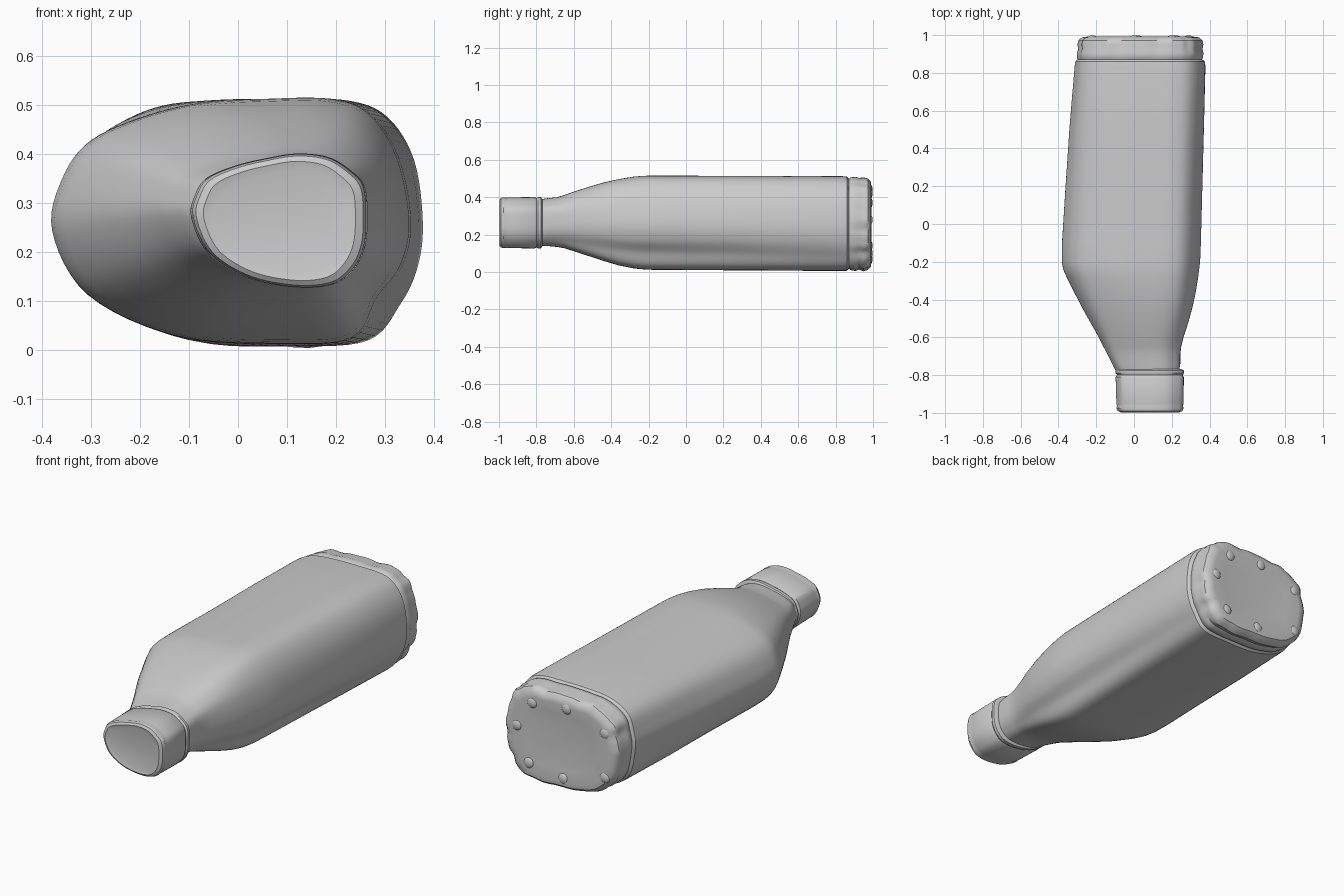
import bpy, bmesh, math
from mathutils import Vector

SUB = 6  # curve steps between outline points

# Matching 16-point cross-sections (x, z), normalised to -1..1, clockwise from left
BODY = [(-1, -.08), (-.94, .36), (-.78, .66), (-.47, .86), (-.15, .97), (.2, 1), (.55, 1), (.77, .88),
        (.93, .52), (1, 0), (.95, -.36), (.82, -.62), (.68, -.95), (.3, -1), (-.3, -.94), (-.8, -.6)]
REAR = [(-1, 0), (-.98, .38), (-.88, .72), (-.6, .93), (-.25, .99), (.2, 1), (.58, .98), (.8, .84),
        (.95, .5), (1, 0), (.97, -.36), (.87, -.66), (.68, -.95), (.25, -1), (-.35, -.96), (-.86, -.64)]
CAP = [(-1, .05), (-.95, .4), (-.82, .64), (-.5, .82), (-.15, .93), (.2, 1), (.55, .95), (.8, .76),
       (.97, .5), (1, 0), (.97, -.4), (.85, -.72), (.62, -.95), (.2, -1), (-.35, -.86), (-.8, -.5)]


def outline(pts):
    """Smooth closed Catmull-Rom curve through the points."""
    out, n = [], len(pts)
    for i in range(n):
        a, b, c, d = (Vector(pts[(i + k) % n]) for k in (-1, 0, 1, 2))
        for s in range(SUB):
            t = s / SUB
            out.append(.5 * (2 * b + (c - a) * t + (2 * a - 5 * b + 4 * c - d) * t * t
                             + (3 * b - a - 3 * c + d) * t ** 3))
    return out


SHAPES = [outline(p) for p in (CAP, BODY, REAR)]


def ring(y, x0, x1, z0, z1, blend, bump=0.0):
    """One cross-section: blend 0 cap, 1 body, 2 rear."""
    i = min(int(blend), 1)
    pts = []
    for k, (a, b) in enumerate(zip(SHAPES[i], SHAPES[i + 1])):
        p = a.lerp(b, blend - i)
        w = 1 + bump * (math.sin(k * .75) + .6 * math.sin(k * 1.31 + 1))
        pts.append(((x0 + x1) / 2 + p.x * w * (x1 - x0) / 2, y,
                    (z0 + z1) / 2 + p.y * w * (z1 - z0) / 2))
    return pts


def loft(name, stations):
    bm = bmesh.new()
    rings = [[bm.verts.new(p) for p in ring(*s)] for s in stations]
    n = len(rings[0])
    for r, q in zip(rings, rings[1:]):
        for k in range(n):
            bm.faces.new((r[k], r[(k + 1) % n], q[(k + 1) % n], q[k]))
    bm.faces.new(rings[0])
    bm.faces.new(rings[-1])
    bmesh.ops.recalc_face_normals(bm, faces=bm.faces)
    mesh = bpy.data.meshes.new(name)
    bm.to_mesh(mesh)
    bm.free()
    ob = bpy.data.objects.new(name, mesh)
    bpy.context.collection.objects.link(ob)
    bpy.ops.object.select_all(action='DESELECT')
    ob.select_set(True)
    bpy.context.view_layer.objects.active = ob
    bpy.ops.object.shade_smooth_by_angle(angle=math.radians(35))
    return ob


# Body: neck, shoulder and long tapering barrel
loft("bottle_body", [
    (-.80, -.08, .24, .145, .385, 0), (-.77, -.10, .24, .14, .39, 0),
    (-.74, -.115, .245, .14, .395, .05), (-.69, -.14, .245, .135, .40, .12),
    (-.65, -.16, .25, .128, .412, .25), (-.60, -.185, .262, .112, .43, .4),
    (-.52, -.23, .288, .086, .455, .6), (-.44, -.275, .31, .06, .478, .78),
    (-.36, -.315, .327, .036, .495, .9), (-.28, -.355, .34, .02, .508, .97),
    (-.24, -.373, .345, .016, .511, 1), (-.20, -.38, .35, .013, .513, 1),
    (-.10, -.379, .354, .012, .513, 1.05), (.20, -.36, .362, .01, .513, 1.25),
    (.50, -.34, .37, .008, .513, 1.6), (.83, -.312, .378, .007, .513, 1.95),
    (.86, -.308, .376, .008, .51, 2), (.872, -.296, .36, .02, .497, 2)])

# Cap: short band with a rim groove and rounded front
loft("bottle_cap", [
    (-.992, -.05, .225, .16, .365, 0), (-.997, -.07, .24, .142, .385, 0),
    (-.99, -.085, .256, .132, .396, 0), (-.975, -.092, .262, .128, .40, 0),
    (-.962, -.089, .259, .131, .397, 0), (-.95, -.092, .262, .129, .399, 0),
    (-.81, -.096, .264, .127, .401, 0), (-.80, -.088, .258, .132, .396, 0),
    (-.79, -.096, .265, .127, .401, 0), (-.775, -.096, .264, .128, .40, 0),
    (-.768, -.085, .25, .14, .39, 0)])

# Base: slightly lumpy lip closing the wide end
loft("bottle_base", [
    (.865, -.293, .357, .022, .496, 2), (.88, -.298, .363, .012, .505, 2, .004),
    (.905, -.298, .366, .008, .508, 2, .006), (.925, -.29, .36, .016, .502, 2, .008),
    (.95, -.293, .362, .008, .503, 2, .012), (.972, -.288, .358, .016, .498, 2, .012),
    (.988, -.27, .34, .03, .48, 2, .012), (.992, -.24, .31, .055, .455, 2, .01),
    (.984, -.17, .24, .11, .40, 2)])

# Small moulded knobs around the rim of the base
for i, (x, z) in enumerate([(-.22, .14), (-.22, .37), (0, .44), (.2, .42),
                            (.29, .28), (.22, .1), (.02, .07)]):
    bpy.ops.mesh.primitive_uv_sphere_add(segments=16, ring_count=8, radius=1, location=(x, .984, z))
    knob = bpy.context.object
    knob.name = f"base_knob_{i + 1}"
    knob.scale = (.028, .014, .028)
    bpy.ops.object.shade_smooth()
